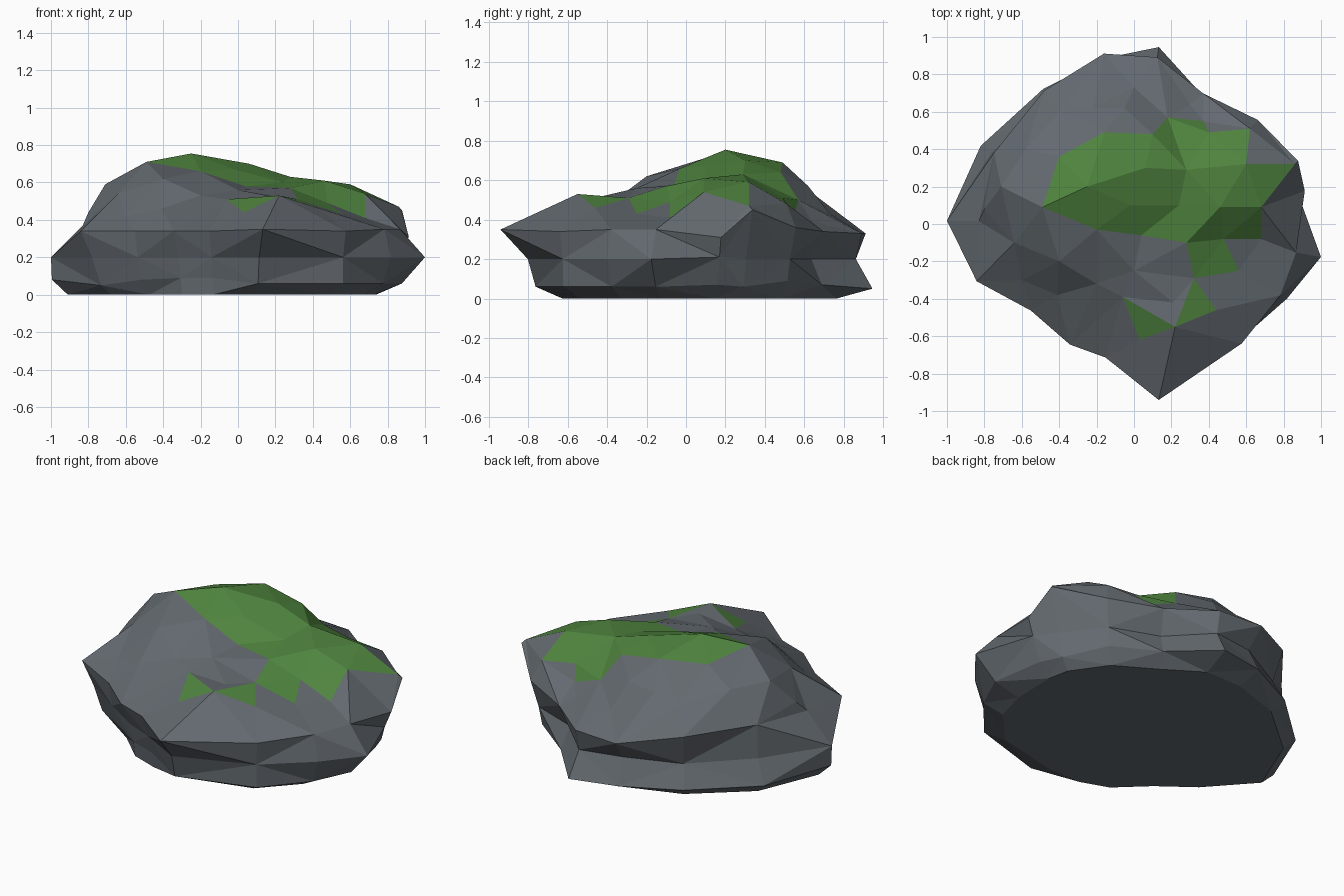
import bpy, bmesh, math
from mathutils import Vector
from mathutils.geometry import delaunay_2d_cdt


def material(name, rgb):
    m = bpy.data.materials.new(name)
    m.diffuse_color = (*rgb, 1)
    return m


stone = material("stone_grey", (0.125, 0.143, 0.16))
moss = material("moss_green", (0.08, 0.235, 0.05))

# side rings: shared angles, then heights and radii
ANGLES = [-10, 11, 21, 40, 62, 82, 100, 124, 153, 179, 200, 220, 242, 258, 278, 312, 334]
RINGS = [
    ([0] * 17,
     [.74, .75, .76, .74, .70, .77, .77, .79, .85, .91, .72, .62, .64, .64, .63, .72, .75]),
    ([.06, .07, .06, .09, .07, .05, .06, .06, .06, .08, .05, .08, .09, .09, .06, .06, .06],
     [.89, .83, .82, .80, .78, .955, .90, .87, .92, .995, .78, .67, .65, .65, .77, .84, .86]),
    ([.20, .21, .20, .20, .20, .20, .21, .19, .20, .20, .20, .20, .20, .20, .20, .20, .20],
     [1.015, .89, .85, .82, .72, .87, .83, .80, .85, 1.0, .83, .70, .67, .68, .81, .84, .91]),
    ([.35, .31, .45, .36, .34, .33, .33, .38, .40, .37, .34, .34, .34, .34, .35, .34, .35],
     [.88, .93, .94, .865, .79, .90, .925, .86, .84, .83, .895, .72, .73, .73, .95, .86, .87]),
]

# outline of the main moss field, counter-clockwise
FIELD = [(-.49, .09, .71), (-.20, -.03, .66), (.04, -.06, .58), (.28, -.10, .57),
         (.32, -.29, .51), (.56, -.25, .43), (.48, -.08, .49), (.68, -.08, .41),
         (.68, .09, .54), (.86, .32, .47), (.60, .32, .59), (.62, .51, .48),
         (.40, .49, .51), (.37, .55, .43), (.18, .57, .50), (.10, .48, .64),
         (-.16, .49, .69), (-.40, .36, .67)]
# corners of the small moss patches
PATCH = [(-.06, -.39, .51), (.03, -.62, .44), (.22, -.55, .53), (.44, -.46, .46)]
# other points of the upper surface
CREST = [(-.25, .20, .755), (.06, .30, .70), (.28, .29, .63), (-.02, .10, .67), (.24, .10, .60),
         (.46, .09, .61), (-.71, .20, .59), (-.80, .08, .44), (-.64, -.10, .54),
         (-.40, -.20, .62), (-.41, -.38, .46), (0, -.25, .56), (-.20, -.32, .53),
         (-.60, -.30, .42), (-.05, .62, .57), (0, .73, .43), (-.22, .62, .55),
         (-.38, .62, .51), (-.58, .40, .58), (.30, .64, .39), (.21, -.42, .52)]

bm = bmesh.new()

# side shell
rings = []
for heights, radii in RINGS:
    rings.append([bm.verts.new((r * math.cos(math.radians(a)), r * math.sin(math.radians(a)), z))
                  for a, r, z in zip(ANGLES, radii, heights)])
n = len(ANGLES)
for k, (lo, hi) in enumerate(zip(rings, rings[1:])):
    for i in range(n):
        j = (i + 1) % n
        if (i + k) % 2:
            bm.faces.new((lo[i], lo[j], hi[j]))
            bm.faces.new((lo[i], hi[j], hi[i]))
        else:
            bm.faces.new((lo[i], lo[j], hi[i]))
            bm.faces.new((lo[j], hi[j], hi[i]))

# flat underside
bm.faces.new(rings[0][::-1])

# upper surface, triangulated so that its edges follow the moss outlines
cap = rings[-1] + [bm.verts.new(p) for p in FIELD + PATCH + CREST]
f0, p0 = n, n + len(FIELD)
regions = [list(range(n)), list(range(f0, p0)), [p0, p0 + 1, p0 + 2], [p0 + 2, p0 + 3, f0 + 4]]
_, _, tris, source, _, inside = delaunay_2d_cdt(
    [Vector(v.co.xy) for v in cap], [], regions, 1, 1e-5)
for tri, owners in zip(tris, inside):
    corners = [cap[source[i][0]] for i in tri]
    face = bm.faces.new(corners)
    face.material_index = 1 if any(o > 0 for o in owners) else 0

bmesh.ops.recalc_face_normals(bm, faces=bm.faces)
mesh = bpy.data.meshes.new("mossy_rock")
bm.to_mesh(mesh)
bm.free()
mesh.materials.append(stone)
mesh.materials.append(moss)
rock = bpy.data.objects.new("mossy_rock", mesh)
bpy.context.collection.objects.link(rock)
